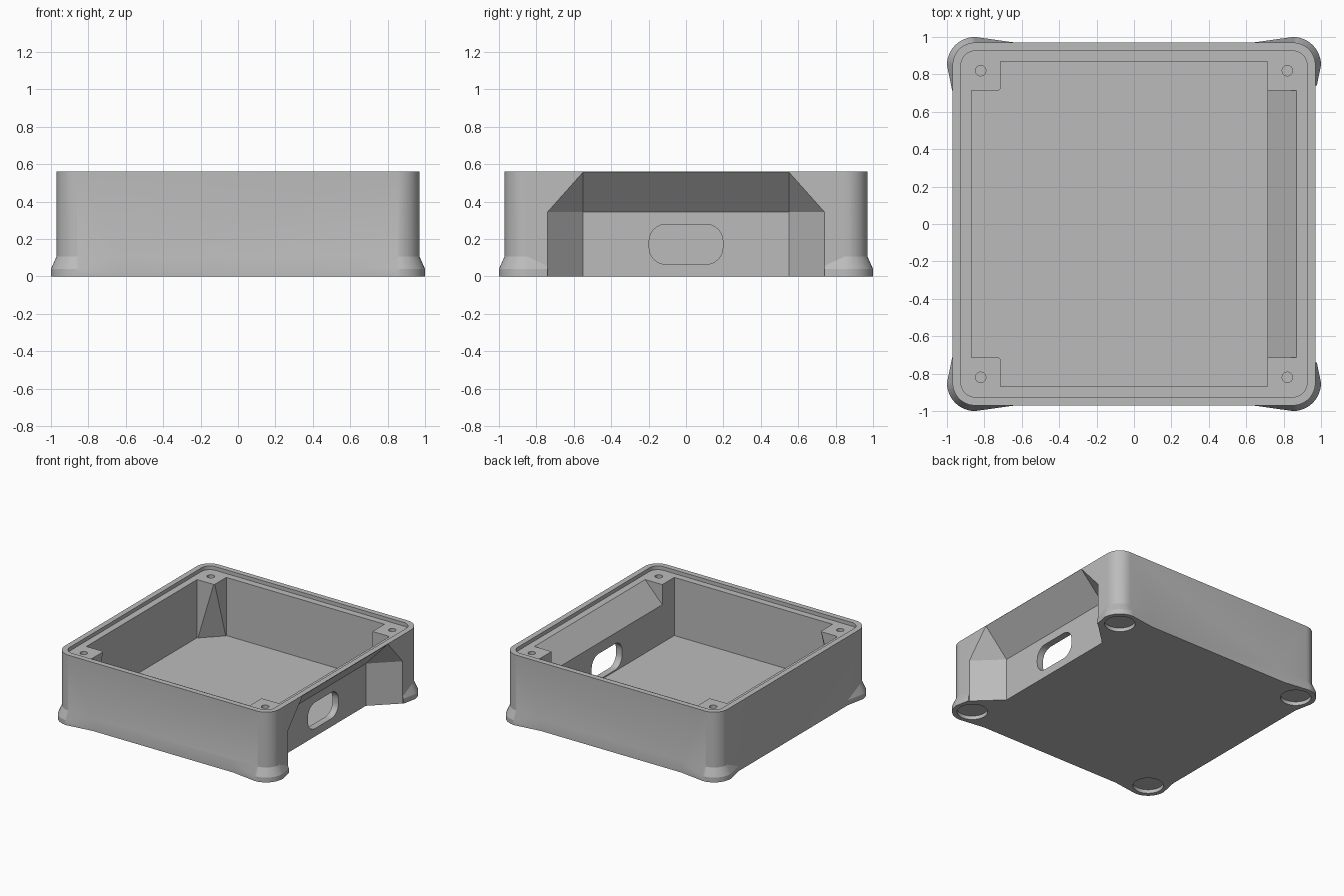
import bpy, bmesh, math

if "Cube" in bpy.data.objects:
    bpy.data.objects.remove(bpy.data.objects["Cube"])

H, FLOOR, LIP = 0.56, 0.055, 0.53     # total height, floor top, lip ledge
OUT, INN, POST = 0.97, 0.87, 0.715    # outer wall, cavity, post faces

grey = bpy.data.materials.new("plain grey")
grey.diffuse_color = (0.5, 0.5, 0.5, 1)
grey.use_nodes = True
grey.node_tree.nodes["Principled BSDF"].inputs["Base Color"].default_value = grey.diffuse_color


def loft(name, layers):
    """Closed solid through point rings of equal length."""
    bm = bmesh.new()
    rings = [[bm.verts.new(p) for p in ring] for ring in layers]
    n = len(rings[0])
    for a, b in zip(rings, rings[1:]):
        for i in range(n):
            j = (i + 1) % n
            bm.faces.new((a[i], a[j], b[j], b[i]))
    bm.faces.new(rings[0][::-1])
    bm.faces.new(rings[-1])
    bmesh.ops.remove_doubles(bm, verts=bm.verts[:], dist=1e-5)
    bmesh.ops.recalc_face_normals(bm, faces=bm.faces[:])
    me = bpy.data.meshes.new(name)
    bm.to_mesh(me)
    bm.free()
    me.materials.append(grey)
    ob = bpy.data.objects.new(name, me)
    bpy.context.collection.objects.link(ob)
    return ob


def prism(name, outline, z0, z1):
    return loft(name, [[(x, y, z) for x, y in outline] for z in (z0, z1)])


def square(x0, x1, y0, y1):
    return [(x0, y0), (x1, y0), (x1, y1), (x0, y1)]


def arc(cx, cy, r, a0, a1, n):
    return [(cx + r * math.cos(math.radians(a0 + (a1 - a0) * i / n)),
             cy + r * math.sin(math.radians(a0 + (a1 - a0) * i / n))) for i in range(n + 1)]


def rounded(hx, hy, r, n=12):
    pts = []
    for k, (sx, sy) in enumerate([(1, 1), (-1, 1), (-1, -1), (1, -1)]):
        pts += arc(sx * (hx - r), sy * (hy - r), r, k * 90, k * 90 + 90, n)
    return pts


def volume(me):
    bm = bmesh.new()
    bm.from_mesh(me)
    v = abs(bm.calc_volume())
    bm.free()
    return v


def combine(target, tool, op):
    """Apply a boolean, retrying with another solver if nothing changed."""
    before = volume(target.data)
    for solver in ('MANIFOLD', 'EXACT'):
        m = target.modifiers.new("bool", 'BOOLEAN')
        m.operation, m.solver, m.object = op, solver, tool
        bpy.context.view_layer.update()
        dg = bpy.context.evaluated_depsgraph_get()
        me = bpy.data.meshes.new_from_object(target.evaluated_get(dg))
        target.modifiers.clear()
        change = volume(me) - before
        if (change > 1e-7) if op == 'UNION' else (change < -1e-7 and len(me.polygons)):
            target.data = me
            break
    bpy.data.objects.remove(tool, do_unlink=True)


CORNERS = [(1, 1), (-1, 1), (-1, -1), (1, -1)]
case = prism("case_body", rounded(OUT, OUT, 0.12), 0, H)

# flared corner feet
for sx, sy in CORNERS:
    ends = [(0.6, 0.965), (0.6, 0.68), (0.965, 0.68)]
    wide = arc(0.85, 0.85, 0.15, 0, 90, 12) + ends
    slim = arc(0.85, 0.85, 0.119, 0, 90, 12) + ends
    layers = [[(sx * x, sy * y, z) for x, y in ring] for ring, z in ((wide, 0), (wide, 0.04), (slim, 0.11))]
    combine(case, loft("foot", layers), 'UNION')

# main cavity
combine(case, prism("cavity", square(-INN, INN, -INN, INN), FLOOR, 1), 'DIFFERENCE')

# thick port wall with a sloped inner top
profile = [(POST, 0.03), (0.9, 0.03), (0.9, 0.546), (0.885, 0.546), (POST, 0.366)]
wall = loft("port_wall", [[(x, y, z) for x, z in profile] for y in (-0.75, 0.75)])
combine(case, wall, 'UNION')

# screw posts: tapered on the left, full blocks beside the port wall
for sx, sy in CORNERS:
    top = [(POST, POST), (0.9, POST), (0.9, 0.9), (POST, 0.9), (POST, POST)]
    low = [(INN, POST), (0.9, POST), (0.9, 0.9), (POST, 0.9), (POST, INN)]
    if sx > 0:
        top = low = top[:4]
    layers = [[(sx * x, sy * y, z) for x, y in ring] for ring, z in ((low, 0.03), (top, 0.55))]
    combine(case, loft("post", layers), 'UNION')

# bevelled recess in the right side
inner = [(-0.55, -0.1), (0.55, -0.1), (0.55, 0.345), (0.55, 0.345), (-0.55, 0.345), (-0.55, 0.345)]
outer = [(-0.74, -0.1), (0.74, -0.1), (0.74, 0.345), (0.55, 0.558), (-0.55, 0.558), (-0.74, 0.345)]
layers = [[(x, y, z) for y, z in ring] for x, ring in ((0.77, inner), (OUT, outer), (1.1, outer))]
combine(case, loft("recess", layers), 'DIFFERENCE')

# rounded port opening
port = rounded(0.197, 0.107, 0.09, 8)
combine(case, loft("port", [[(x, y, z + 0.172) for y, z in port] for x in (0.6, 0.9)]), 'DIFFERENCE')

# lid ledge
combine(case, prism("ledge", rounded(0.925, 0.925, 0.075), LIP, 1), 'DIFFERENCE')

# screw holes and round pad sockets under the feet
for sx, sy in CORNERS:
    hole = arc(sx * 0.82, sy * 0.82, 0.028, 0, 345, 23)
    combine(case, prism("screw_hole", hole, 0.25, 0.7), 'DIFFERENCE')
    pad = arc(sx * 0.85, sy * 0.85, 0.113, 0, 352.5, 47)
    combine(case, prism("pad_socket", pad, -0.1, 0.03), 'DIFFERENCE')

bpy.context.view_layer.objects.active = case
case.select_set(True)
bpy.ops.object.shade_smooth_by_angle(angle=math.radians(20))
